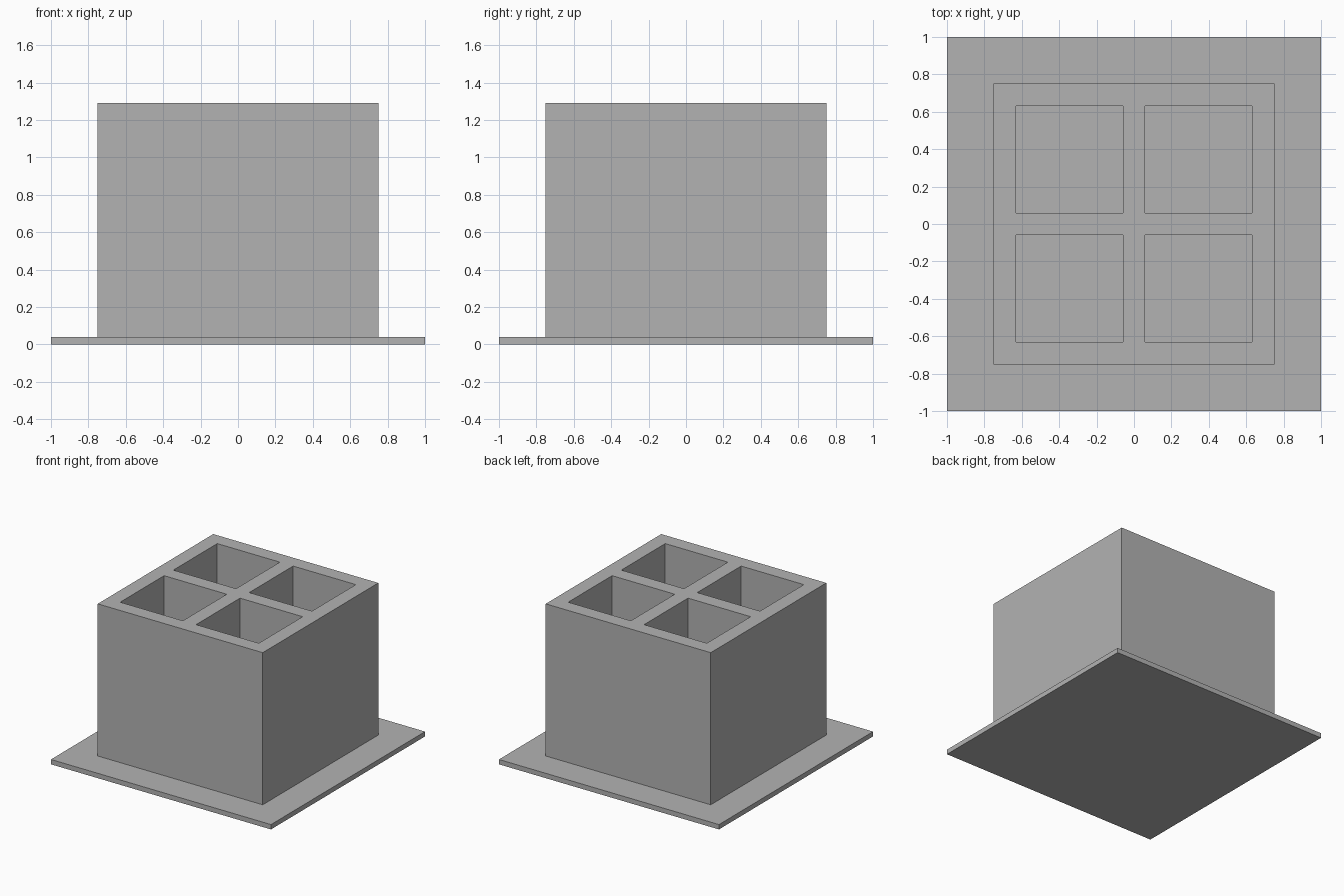
import bpy
import bmesh

cube = bpy.data.objects.get("Cube")
if cube:
    bpy.data.objects.remove(cube, do_unlink=True)

PLATE_TOP = 0.04
BLOCK_TOP = 1.29

# Single grey material
grey = bpy.data.materials.new("plain_grey")
grey.use_nodes = True
colour = (0.45, 0.45, 0.45, 1.0)
grey.diffuse_color = colour
grey.node_tree.nodes["Principled BSDF"].inputs["Base Color"].default_value = colour


def extruded_cells(name, lines, bottom, top, is_solid):
    """Extrude the solid cells of a square grid between two heights."""
    bm = bmesh.new()
    verts = [[bm.verts.new((x, y, bottom)) for x in lines] for y in lines]
    cells = len(lines) - 1
    for j in range(cells):
        for i in range(cells):
            if is_solid(i, j):
                bm.faces.new((verts[j][i], verts[j][i + 1],
                              verts[j + 1][i + 1], verts[j + 1][i]))
    result = bmesh.ops.extrude_face_region(bm, geom=bm.faces[:])
    raised = [v for v in result["geom"] if isinstance(v, bmesh.types.BMVert)]
    bmesh.ops.translate(bm, verts=raised, vec=(0, 0, top - bottom))
    bmesh.ops.recalc_face_normals(bm, faces=bm.faces[:])
    mesh = bpy.data.meshes.new(name)
    bm.to_mesh(mesh)
    bm.free()
    mesh.materials.append(grey)
    obj = bpy.data.objects.new(name, mesh)
    bpy.context.collection.objects.link(obj)
    return obj


# Thin square base plate
extruded_cells("base_plate", [-1, 1], 0, PLATE_TOP, lambda i, j: True)

# Block with four square pockets reaching down to the plate
half_lines = [0.06, 0.63, 0.75]
block_lines = [-v for v in reversed(half_lines)] + half_lines
extruded_cells("pocket_block", block_lines, PLATE_TOP, BLOCK_TOP,
               lambda i, j: not (i % 2 and j % 2))
